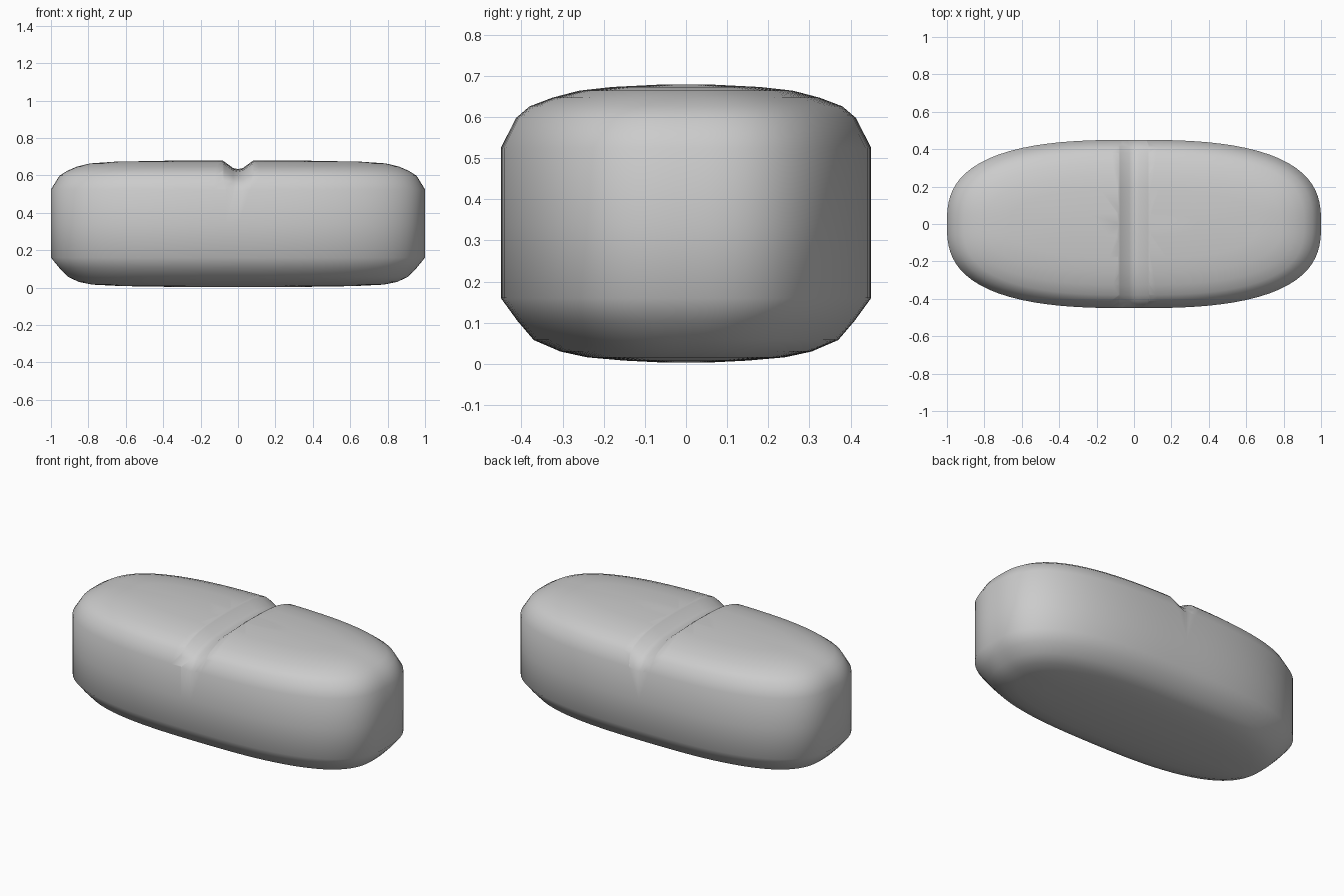
import bpy, bmesh
from math import cos, sin, pi

if "Cube" in bpy.data.objects:
    bpy.data.objects.remove(bpy.data.objects["Cube"])


def superellipse(hx, hy, z, n=2.75, count=96):
    pts = []
    for i in range(count):
        a = 2 * pi * i / count
        c, s = cos(a), sin(a)
        r = (abs(c) ** n + abs(s) ** n) ** (-1 / n)
        pts.append((hx * r * c, hy * r * s, z))
    return pts


def loft(name, rings):
    """Skin a stack of closed rings and cap both ends."""
    bm = bmesh.new()
    loops = [[bm.verts.new(p) for p in ring] for ring in rings]
    for a, b in zip(loops, loops[1:]):
        for i in range(len(a)):
            j = (i + 1) % len(a)
            bm.faces.new((a[i], a[j], b[j], b[i]))
    bm.faces.new(loops[0][::-1])
    bm.faces.new(loops[-1])
    bmesh.ops.recalc_face_normals(bm, faces=bm.faces)
    mesh = bpy.data.meshes.new(name)
    bm.to_mesh(mesh)
    bm.free()
    obj = bpy.data.objects.new(name, mesh)
    bpy.context.collection.objects.link(obj)
    return obj


# Tablet body: half length, half width, height
levels = [
    (.30, .05, .003), (.62, .15, .008), (.78, .24, .016), (.85, .305, .030),
    (.91, .37, .058), (.955, .41, .105), (1, .45, .16), (1, .45, .34),
    (1, .45, .525), (.955, .413, .598), (.91, .38, .626), (.86, .325, .647),
    (.79, .26, .664), (.66, .18, .673), (.35, .06, .679),
]
body = loft("tablet_body", [superellipse(*l) for l in levels])

# Score groove cutter: follows the domed top and fades out at the sides
half = [(0, .679, .045), (.12, .676, .045), (.2, .671, .044), (.26, .664, .043),
        (.325, .647, .042), (.38, .626, .042), (.413, .598, .036), (.46, .515, .01)]
path = [(-y, z, d) for y, z, d in half[:0:-1]] + half
section = [(-.12, -.5), (-.075, .1), (-.025, .9), (0, 1), (.025, .9), (.075, .1), (.12, -.5)]
rings = []
for y, z, d in path:
    rings.append([(x, y, z - k * d) for x, k in section] + [(.12, y, .9), (-.12, y, .9)])
cutter = loft("groove_cutter", rings)
cutter.hide_render = True
cutter.hide_set(True)

mod = body.modifiers.new("score_groove", 'BOOLEAN')
mod.operation = 'DIFFERENCE'
mod.solver = 'EXACT'
mod.object = cutter
bpy.context.view_layer.objects.active = body
body.select_set(True)
bpy.ops.object.modifier_apply(modifier=mod.name)
bpy.data.objects.remove(cutter)
bpy.ops.object.shade_smooth_by_angle(angle=pi / 3.5)
